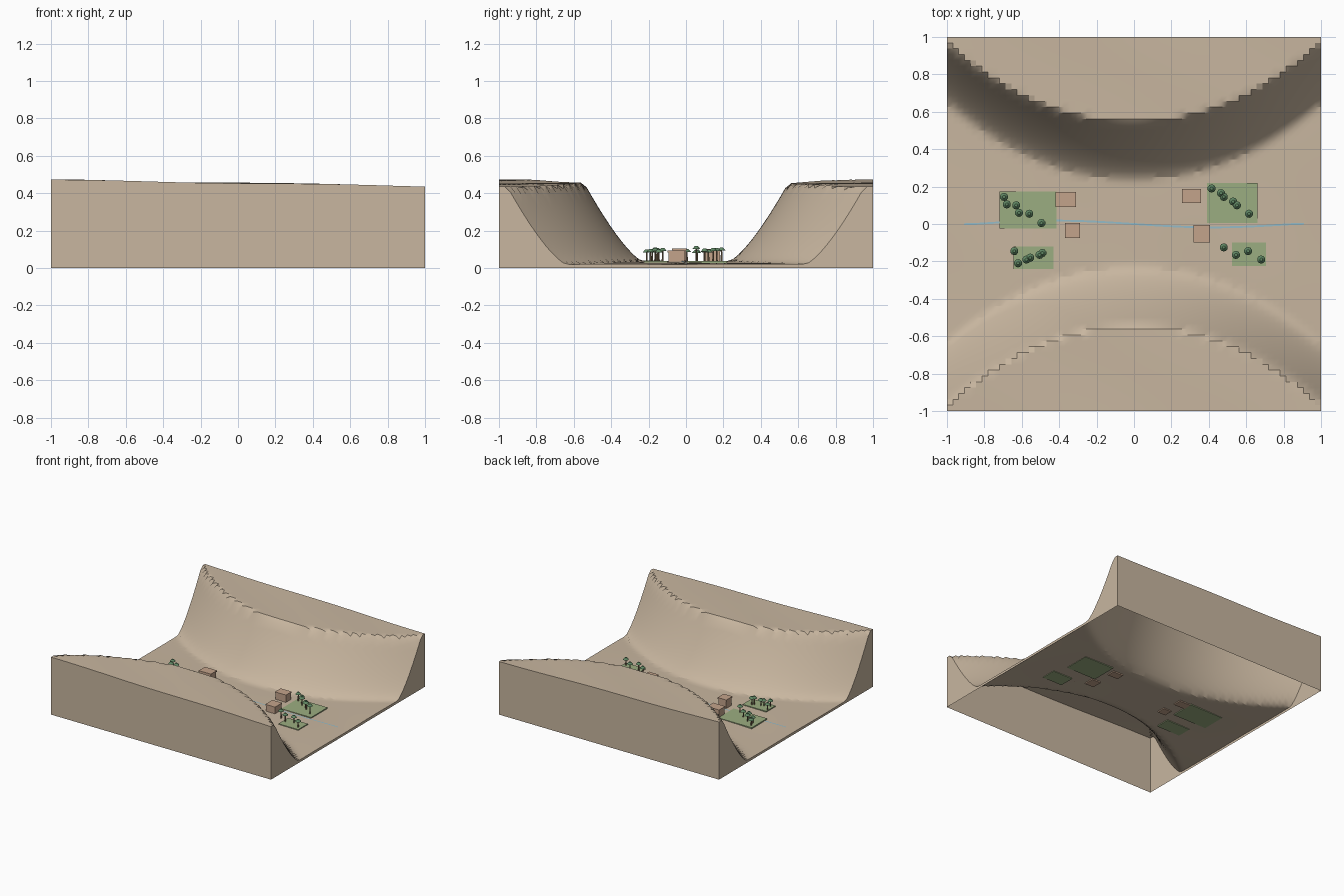
import bpy, bmesh, math, random

if "Cube" in bpy.data.objects:
    bpy.data.objects.remove(bpy.data.objects["Cube"])
random.seed(4)


def material(name, rgb):
    m = bpy.data.materials.new(name)
    m.diffuse_color = (*rgb, 1)
    m.use_nodes = True
    m.node_tree.nodes["Principled BSDF"].inputs["Base Color"].default_value = m.diffuse_color
    return m


SAND = material("sand", (0.58, 0.47, 0.35))
CLAY = material("clay", (0.55, 0.37, 0.26))
GREEN = material("crop_green", (0.33, 0.42, 0.22))
LEAF = material("leaf_green", (0.12, 0.25, 0.13))
BARK = material("bark", (0.25, 0.17, 0.10))
WATER = material("water", (0.30, 0.50, 0.58))


def finish(bm, name, mat, smooth=False):
    me = bpy.data.meshes.new(name)
    bm.to_mesh(me)
    bm.free()
    ob = bpy.data.objects.new(name, me)
    bpy.context.collection.objects.link(ob)
    me.materials.append(mat)
    if smooth:
        bpy.ops.object.select_all(action='DESELECT')
        ob.select_set(True)
        bpy.context.view_layer.objects.active = ob
        bpy.ops.object.shade_smooth_by_angle(angle=math.radians(25))
    return ob


def box(name, x0, x1, y0, y1, z0, z1, mat):
    bm = bmesh.new()
    bmesh.ops.create_cube(bm, size=1)
    for v in bm.verts:
        v.co.x = x0 if v.co.x < 0 else x1
        v.co.y = y0 if v.co.y < 0 else y1
        v.co.z = z0 if v.co.z < 0 else z1
    return finish(bm, name, mat)


def floor_z(x, y):
    bump = 0.002 * math.sin(7 * x + 3 * y) * math.cos(5 * y - 2 * x)
    return 0.02 + 0.016 * (1 - x * x) + bump


def ground_z(x, y):
    # valley floor, concave canyon wall, gently tilted plateau
    foot = 0.23 + 0.41 * abs(x) ** 2.1
    t = (abs(y) - foot) / 0.315
    low = floor_z(x, y)
    top = 0.454 - 0.017 * x + 0.004 * math.sin(5 * x + 4 * y) * math.cos(4 * y)
    if t <= 0:
        return low
    return low + (top - low) * min(t, 1) ** 1.35


# terrain: height field with open-bottomed skirt
bm = bmesh.new()
bmesh.ops.create_grid(bm, x_segments=64, y_segments=64, size=1)
for v in bm.verts:
    v.co.z = ground_z(v.co.x, v.co.y)
rim = [e for e in bm.edges if e.is_boundary]
ret = bmesh.ops.extrude_edge_only(bm, edges=rim)
for g in ret["geom"]:
    if isinstance(g, bmesh.types.BMVert):
        g.co.z = 0
bmesh.ops.recalc_face_normals(bm, faces=bm.faces)
finish(bm, "terrain", SAND, smooth=True)

# stream: thin ribbon meandering along the floor
bm = bmesh.new()
prev = None
for i in range(41):
    x = -0.91 + 1.82 * i / 40
    y = -0.018 * math.sin(math.pi * x / 0.85) * (1 if abs(x) < 0.85 else 0.3)
    z = floor_z(x, y) + 0.002
    cur = [bm.verts.new((x, y - 0.005, z)), bm.verts.new((x, y + 0.005, z))]
    if prev:
        bm.faces.new((prev[0], cur[0], cur[1], prev[1]))
    prev = cur
finish(bm, "stream", WATER)

# crop fields: thin slabs set into the floor
fields = [(-0.72, -0.415, -0.025, 0.175), (0.39, 0.66, 0.005, 0.22),
          (-0.645, -0.43, -0.24, -0.12), (0.525, 0.705, -0.225, -0.10)]
for i, (x0, x1, y0, y1) in enumerate(fields):
    z = floor_z((x0 + x1) / 2, (y0 + y1) / 2)
    box(f"field_{i}", x0, x1, y0, y1, z - 0.006, z + 0.006, GREEN)

# mud houses: body with flat roof slab
houses = [(-0.42, -0.31, 0.09, 0.17, 0.100), (-0.37, -0.29, -0.075, 0.005, 0.105),
          (0.257, 0.357, 0.112, 0.187, 0.098), (0.317, 0.405, -0.098, -0.005, 0.092)]
for i, (x0, x1, y0, y1, top) in enumerate(houses):
    e = 0.004
    box(f"house_{i}", x0 + e, x1 - e, y0 + e, y1 - e, 0.025, top - 0.01, CLAY)
    box(f"roof_{i}", x0, x1, y0, y1, top - 0.01, top, CLAY)

# palms: tapered trunk, crown of drooping fronds
palms = [(-.695, .145), (-.68, .105), (-.63, .10), (-.615, .06), (-.56, .055), (-.495, .005),
         (.415, .19), (.465, .165), (.48, .145), (.53, .12), (.55, .10), (.615, .055),
         (-.64, -.145), (-.62, -.21), (-.575, -.19), (-.555, -.18), (-.505, -.165),
         (-.49, -.155), (.48, -.125), (.545, -.165), (.61, -.145), (.68, -.19)]
for i, (x, y) in enumerate(palms):
    z0 = floor_z(x, y)
    top = 0.117 if i == 11 else random.uniform(0.096, 0.11)
    bm = bmesh.new()
    bmesh.ops.create_cone(bm, cap_ends=True, segments=6, radius1=0.005,
                          radius2=0.0035, depth=top - 0.008 - z0)
    bmesh.ops.translate(bm, verts=bm.verts, vec=(x, y, (top - 0.008 + z0) / 2))
    finish(bm, f"palm_trunk_{i}", BARK)
    bm = bmesh.new()
    bmesh.ops.create_cone(bm, cap_ends=True, segments=10, radius1=0.022,
                          radius2=0.008, depth=0.016)
    for v in bm.verts:
        v.co += v.co.normalized() * 0
        v.co.x += x
        v.co.y += y
        v.co.z += top - 0.008
    finish(bm, f"palm_crown_{i}", LEAF)
